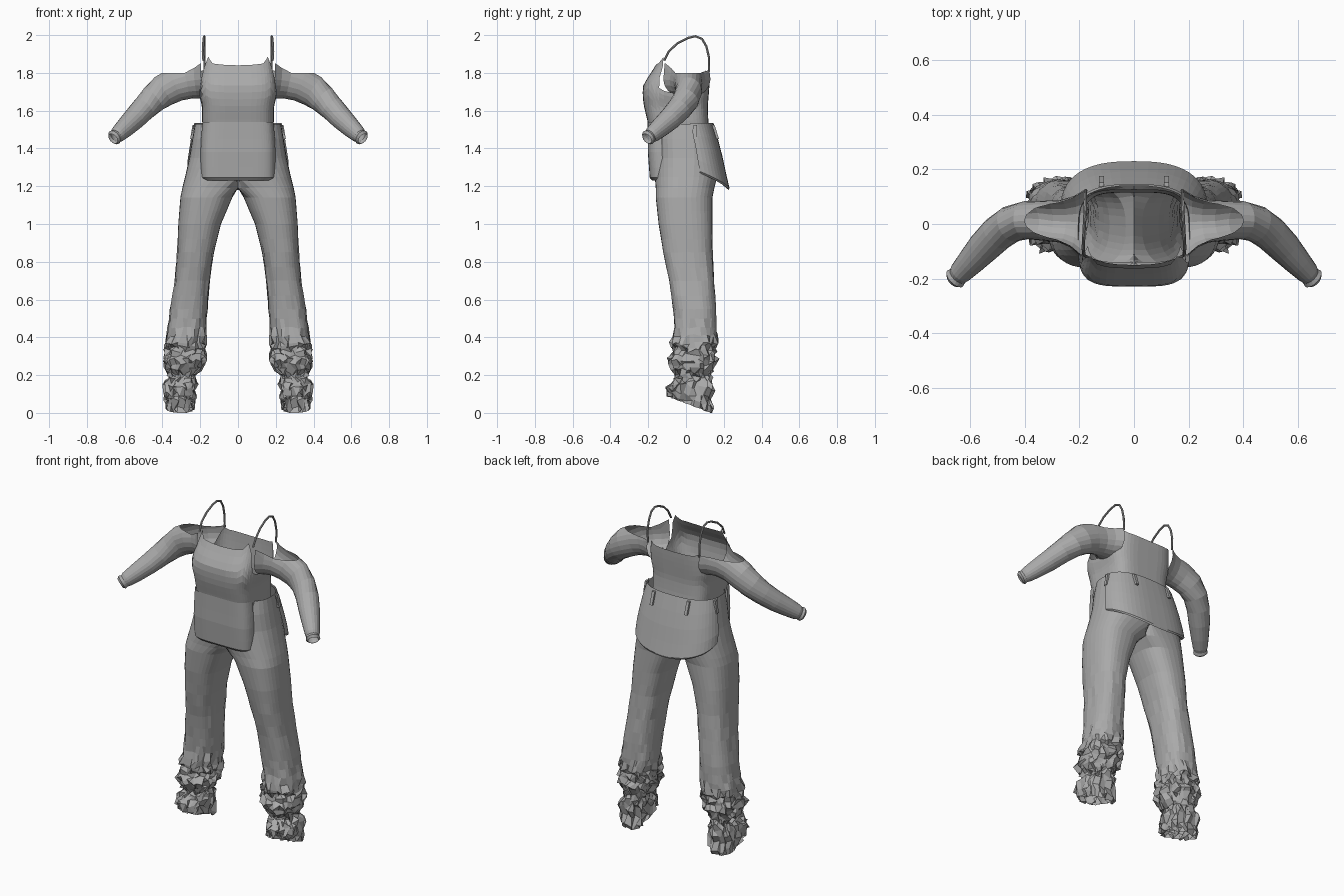
import bpy, bmesh, math, random
from mathutils import Vector

random.seed(4)
if "Cube" in bpy.data.objects:
    bpy.data.objects.remove(bpy.data.objects["Cube"])

cloth = bpy.data.materials.new("grey cloth")
cloth.use_nodes = True
cloth.diffuse_color = (0.4, 0.4, 0.4, 1)
cloth.node_tree.nodes["Principled BSDF"].inputs["Base Color"].default_value = (0.4, 0.4, 0.4, 1)


def interp(table, t):
    """Linear lookup in rows sorted by rising first value."""
    if t <= table[0][0]:
        return table[0][1:]
    for a, b in zip(table, table[1:]):
        if t <= b[0]:
            f = (t - a[0]) / (b[0] - a[0])
            return [p + (q - p) * f for p, q in zip(a[1:], b[1:])]
    return table[-1][1:]


def around(deg, x0, x1, yf, yb, n):
    """Point on a rounded box outline; angle 0 faces front, 90 faces +x."""
    s, c = math.sin(math.radians(deg)), math.cos(math.radians(deg))
    px = math.copysign(abs(s) ** (2 / n), s)
    py = -math.copysign(abs(c) ** (2 / n), c)
    return (x0 + x1) / 2 + px * (x1 - x0) / 2, (yf + yb) / 2 + py * (yb - yf) / 2


def loft(rows, closed):
    bm = bmesh.new()
    vs = [[bm.verts.new(p) for p in row] for row in rows]
    n = len(rows[0])
    for a, b in zip(vs, vs[1:]):
        for i in range(n if closed else n - 1):
            j = (i + 1) % n
            bm.faces.new((a[i], a[j], b[j], b[i]))
    return bm


def finish(bm, name, mirror=False):
    bmesh.ops.recalc_face_normals(bm, faces=bm.faces)
    me = bpy.data.meshes.new(name)
    bm.to_mesh(me)
    bm.free()
    me.materials.append(cloth)
    ob = bpy.data.objects.new(name, me)
    bpy.context.collection.objects.link(ob)
    if mirror:
        ob.modifiers.new("Mirror", 'MIRROR').merge_threshold = 0.002
    return ob


def tube(stations, sides):
    """Tube through (centre, side radius, upright radius) stations."""
    pts = [Vector(s[0]) for s in stations]
    rows = []
    for i, (_, ru, rv) in enumerate(stations):
        t = (pts[min(i + 1, len(pts) - 1)] - pts[max(i - 1, 0)]).normalized()
        u = Vector((0, 0, 1)).cross(t).normalized()
        v = t.cross(u)
        rows.append([pts[i] + u * ru * math.cos(a) + v * rv * math.sin(a)
                     for a in (2 * math.pi * k / sides for k in range(sides))])
    return loft(rows, True)


# Top: body with a neckline that dips at the arms
body = [(1.48, .185, -.19, .125), (1.55, .19, -.205, .118), (1.62, .19, -.222, .115),
        (1.68, .205, -.23, .12), (1.73, .205, -.228, .124), (1.78, .2, -.2, .127),
        (1.82, .193, -.172, .128), (1.88, .187, -.14, .128)]
neck = [(0, 1.84), (30, 1.85), (45, 1.885), (60, 1.83), (75, 1.72), (90, 1.69),
        (110, 1.72), (132, 1.815), (150, 1.8), (180, 1.795)]
rows = []
for level in range(11):
    row = []
    for k in range(48):
        deg = k * 7.5
        top = interp(neck, min(deg, 360 - deg))[0]
        z = 1.48 + (top - 1.48) * level / 10
        w, yf, yb = interp(body, z)
        row.append((*around(deg, -w, w, yf, yb, 4), z))
    rows.append(row)
finish(loft(rows, True), "top_body")

# Loose front panel hanging over the trousers, hem turned under
panel = [(1.54, .19, -.203), (1.45, .197, -.202), (1.38, .2, -.202), (1.3, .2, -.196),
         (1.245, .198, -.192), (1.23, .185, -.178), (1.235, .17, -.14)]
finish(loft([[(*around(d, -w, w, yf, .12, 5), z) for d in range(-78, 79, 6)]
             for z, w, yf in panel], False), "front_panel")

# Shoulder straps
strap = [(.183, -.115, 1.865), (.186, -.09, 1.915), (.184, -.045, 1.957), (.181, .01, 1.985),
         (.179, .05, 1.994), (.178, .085, 1.98), (.178, .108, 1.94), (.178, .122, 1.88),
         (.176, .122, 1.805)]
finish(tube([(p, .006, .006) for p in strap], 8), "straps", True)

# Sleeves: bent tubes cut open over the shoulder
arm = [((.185, .005, 1.765), .125, .1), ((.225, .008, 1.762), .095, .098),
       ((.27, .01, 1.755), .078, .094), ((.33, .012, 1.738), .073, .09),
       ((.395, .014, 1.705), .07, .086), ((.45, .0, 1.66), .068, .075),
       ((.5, -.035, 1.61), .065, .066), ((.55, -.085, 1.557), .06, .06),
       ((.6, -.14, 1.508), .05, .052), ((.635, -.178, 1.475), .042, .044),
       ((.645, -.19, 1.465), .036, .037), ((.655, -.2, 1.458), .041, .041),
       ((.662, -.207, 1.452), .03, .03)]
bm = tube(arm, 20)
bmesh.ops.bisect_plane(bm, geom=bm.verts[:] + bm.edges[:] + bm.faces[:], plane_co=(0, 0, 1.8),
                       plane_no=(0, 0, 1), clear_outer=True)
for v in bm.verts:
    if v.co.z > 1.795 and v.co.x < .27:
        v.co.z += (.27 - v.co.x) * (.7 if v.co.y < 0 else .15)
finish(bm, "sleeves", True)

# Trousers: z, inner x, outer x, front y, back y; the upper part meets at x = 0
legs = [(.03, .235, .375, -.085, .135), (.1, .225, .385, -.1, .13), (.14, .22, .39, -.085, .145),
        (.19, .235, .36, -.05, .13), (.23, .2, .38, -.065, .135), (.28, .18, .395, -.09, .16),
        (.33, .17, .38, -.06, .15), (.37, .175, .385, -.08, .163), (.45, .17, .37, -.06, .16),
        (.55, .162, .36, -.068, .16), (.7, .15, .335, -.09, .15), (.85, .128, .322, -.12, .14),
        (1.0, .09, .316, -.145, .14), (1.14, .03, .305, -.16, .14), (1.19, -.03, .295, -.16, .15),
        (1.25, -.12, .28, -.165, .165), (1.35, -.25, .258, -.168, .175),
        (1.45, -.24, .242, -.168, .165), (1.53, -.228, .228, -.15, .14)]
heights = [.03, .065, .1, .14, .165, .19, .21, .23, .255, .28, .305, .33, .35, .37, .41, .45,
           .5, .55, .62, .7, .77, .85, .92, 1.0, 1.07, 1.14, 1.19, 1.25, 1.3, 1.35, 1.4, 1.45, 1.53]
rows = []
for z in heights:
    x0, x1, yf, yb = interp(legs, z)
    crumple = .014 * max(0, min(1, (.5 - z) / .15)) + (.003 if z < .9 else 0)
    row = []
    for k in range(36):
        x, y = around(k * 10, x0, x1, yf, yb, 2.5)
        jig = [random.uniform(-crumple, crumple) for _ in range(3)]
        tilt = -.4 * (y - .02) * max(0, (.2 - z) / .17)
        lift = z + tilt + jig[2] * (.8 if z > .05 else .1)
        row.append((max(0, x + jig[0]), y + jig[1], max(0, lift + .015)
                    if z < .05 else lift))
    rows.append(row)
bm = loft(rows, True)
inner = [f for f in bm.faces if all(v.co.x < 1e-5 for v in f.verts)]
bmesh.ops.delete(bm, geom=inner, context='FACES')
finish(bm, "trousers", True)

# Seat flap at the back, with a turned-under hem
seat = [(0, .232, .145), (.25, .247, .17), (.5, .258, .193), (.75, .268, .212),
        (.97, .27, .23), (1, .262, .226)]
rows = []
for f, w, yb in seat:
    row = []
    for d in range(96, 265, 7):
        hem = 1.18 + .09 * (abs(d - 180) / 84) ** 1.5
        row.append((*around(d, -w, w, -.15, yb, 2.6), 1.535 + (hem - 1.535) * f))
    rows.append(row)
rows.append([(x * .93, y - .06 if y > .1 else y, z + .05) for x, y, z in rows[-1]])
finish(loft(rows, False), "seat_flap")

# Belt loops
for label, deg in (("back", 157), ("side", 100)):
    bm = bmesh.new()
    bmesh.ops.create_cube(bm, size=1)
    x, y = around(deg, -.244, .244, -.15, .166, 2.6)
    for v in bm.verts:
        lean = -.012 * v.co.z
        side = deg < 120
        v.co = (x + v.co.x * (.012 if side else .018) + (lean if side else 0),
                y + v.co.y * (.018 if side else .014) + (0 if side else lean * 2),
                1.487 + v.co.z * .075)
    finish(bm, label + "_belt_loops", True)
